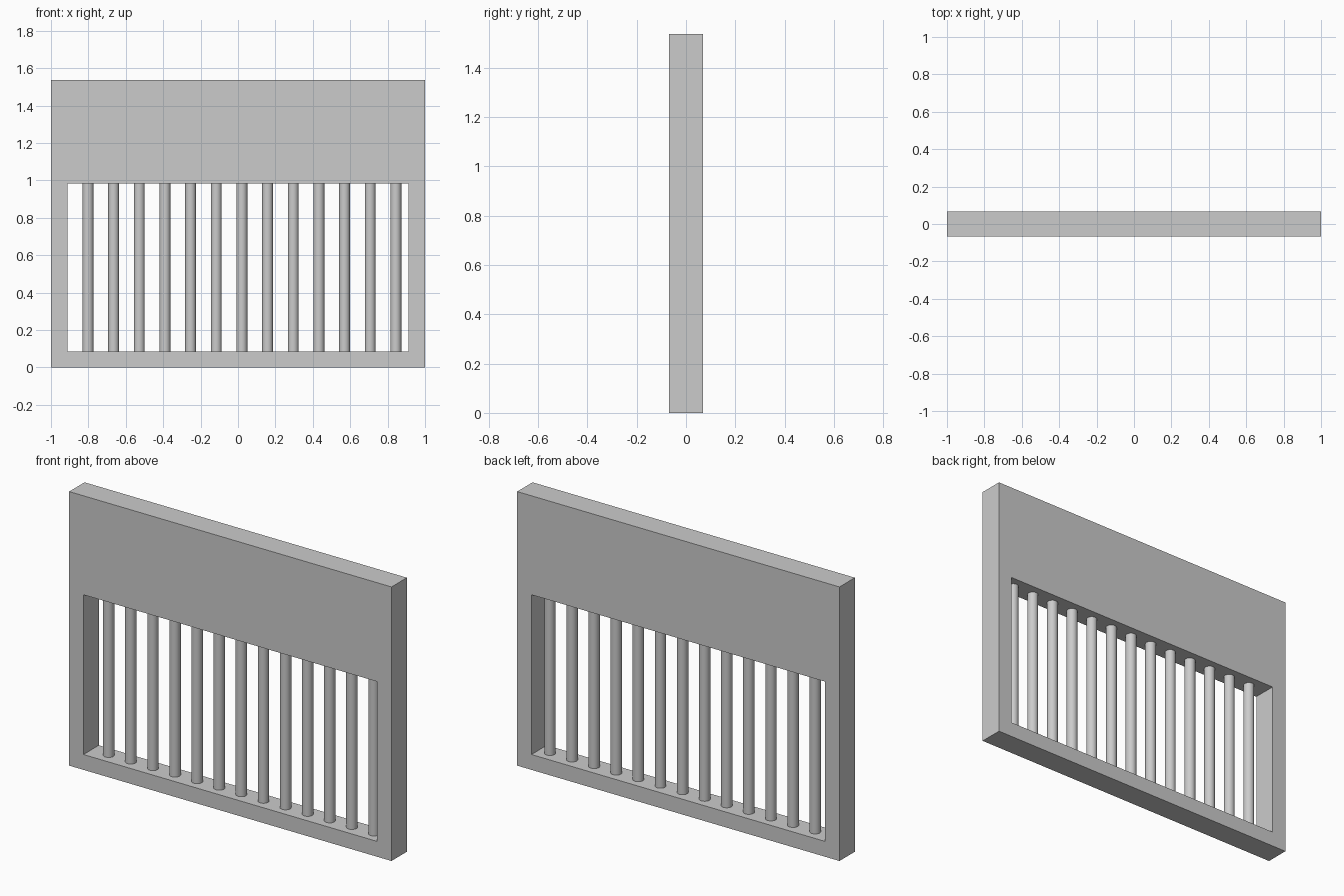
import bpy
import bmesh
from math import radians

if "Cube" in bpy.data.objects:
    bpy.data.objects.remove(bpy.data.objects["Cube"], do_unlink=True)

GREY = (0.6, 0.6, 0.6, 1.0)
HALF_DEPTH = 0.068
HEIGHT = 1.537
OPEN_X, OPEN_LOW, OPEN_HIGH = 0.911, 0.086, 0.982
BAR_COUNT, BAR_RADIUS = 13, 0.029
FIRST_BAR, LAST_BAR = -0.802, 0.844

metal = bpy.data.materials.new("grey_metal")
metal.use_nodes = True
metal.diffuse_color = GREY
metal.node_tree.nodes["Principled BSDF"].inputs["Base Color"].default_value = GREY


def rectangle(bm, half_width, low, high, y):
    corners = ((-half_width, low), (half_width, low),
               (half_width, high), (-half_width, high))
    return [bm.verts.new((x, y, z)) for x, z in corners]


# Frame: solid panel with a rectangular opening in its lower part
bm = bmesh.new()
outer_front, outer_back = [rectangle(bm, 1, 0, HEIGHT, y) for y in (-HALF_DEPTH, HALF_DEPTH)]
inner_front, inner_back = [rectangle(bm, OPEN_X, OPEN_LOW, OPEN_HIGH, y)
                           for y in (-HALF_DEPTH, HALF_DEPTH)]
for a, b in ((outer_front, inner_front), (inner_front, inner_back),
             (inner_back, outer_back), (outer_back, outer_front)):
    for i in range(4):
        j = (i + 1) % 4
        bm.faces.new((a[i], a[j], b[j], b[i]))
bmesh.ops.recalc_face_normals(bm, faces=bm.faces)
mesh = bpy.data.meshes.new("frame")
bm.to_mesh(mesh)
bm.free()
mesh.materials.append(metal)
bpy.context.collection.objects.link(bpy.data.objects.new("frame", mesh))

# Bars: evenly spaced round rods standing in the opening
spacing = (LAST_BAR - FIRST_BAR) / (BAR_COUNT - 1)
for i in range(BAR_COUNT):
    bpy.ops.mesh.primitive_cylinder_add(
        vertices=32, radius=BAR_RADIUS, depth=OPEN_HIGH - OPEN_LOW,
        location=(FIRST_BAR + i * spacing, 0, (OPEN_LOW + OPEN_HIGH) / 2))
    bar = bpy.context.object
    bar.name = f"bar_{i + 1}"
    bar.data.materials.append(metal)
    bpy.ops.object.shade_smooth_by_angle(angle=radians(40))
